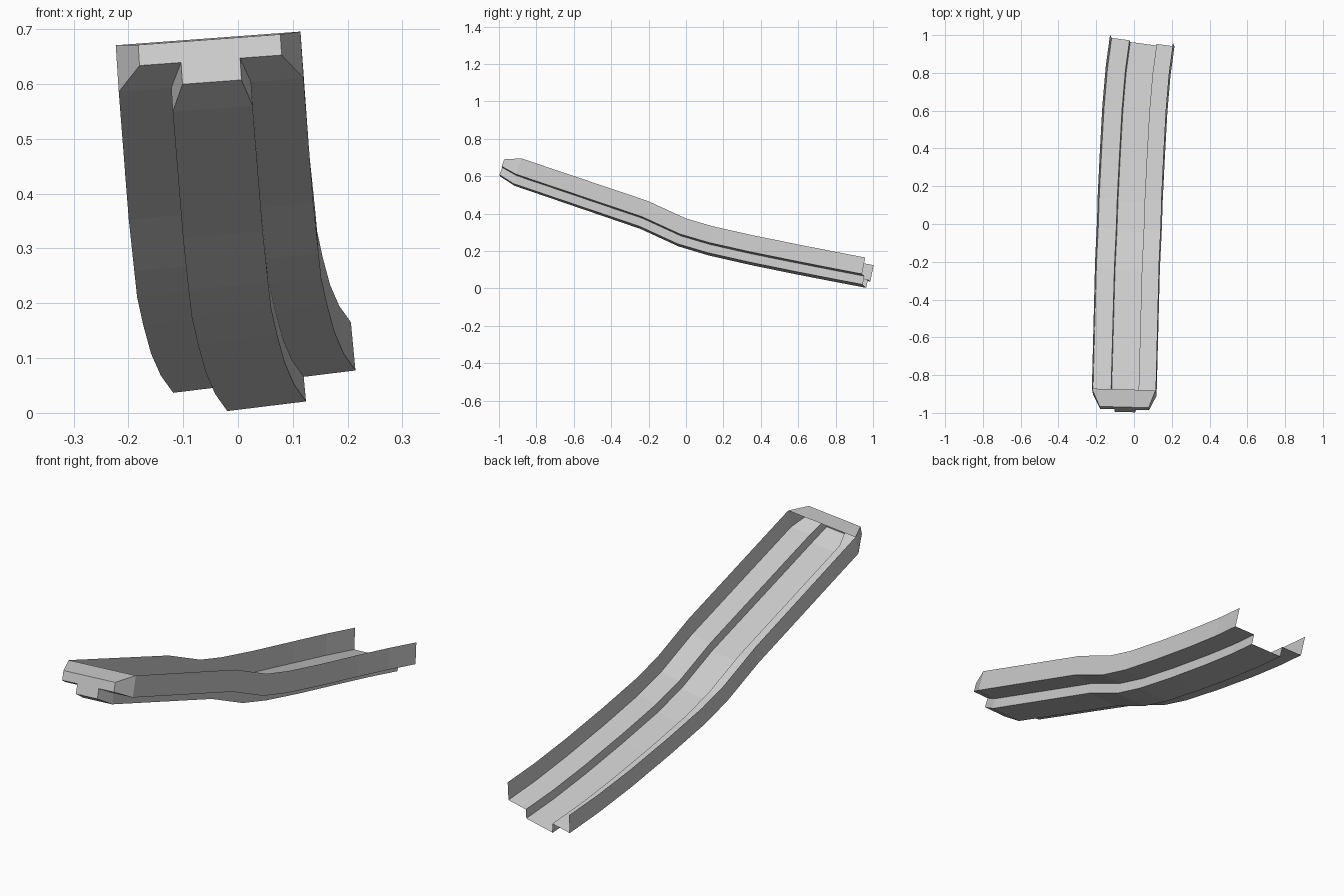
import bpy
import bmesh
from mathutils import Vector

cube = bpy.data.objects.get("Cube")
if cube:
    bpy.data.objects.remove(cube, do_unlink=True)

# Single plain grey for the whole chute
grey = bpy.data.materials.new("light grey")
grey.use_nodes = True
colour = (0.6, 0.6, 0.6, 1)
grey.diffuse_color = colour
grey.node_tree.nodes["Principled BSDF"].inputs["Base Color"].default_value = colour

# Centre line at ledge height, from the closed nose to the open tail
PATH = [Vector(p) for p in (
    (-0.049, -0.905, 0.598), (-0.031, -0.23, 0.368), (-0.021, -0.025, 0.274),
    (-0.016, 0.13, 0.228), (-0.005, 0.35, 0.178), (0.009, 0.6, 0.127),
    (0.026, 0.8, 0.088), (0.048, 0.963, 0.057))]


def profile(half_width, wall, keel_half, depth):
    """Left wall, ledge, keel, ledge, right wall as (across, up) points."""
    left = [(-half_width, wall), (-half_width, 0), (-keel_half, 0), (-keel_half, -depth)]
    return left + [(-u, v) for u, v in reversed(left)]


def frame(i):
    """Across and up directions at a station, with a growing roll."""
    t = PATH[min(i + 1, len(PATH) - 1)] - PATH[max(i - 1, 0)]
    if i == len(PATH) - 1:
        t.x *= 1.0
    roll = 0.074 + 0.026 * (PATH[i].y + 0.905)
    across = Vector((1, -t.x / t.y, roll)).normalized()
    return across, across.cross(t).normalized()


def section(centre, axes, points):
    return [centre + axes[0] * u + axes[1] * v for u, v in points]


def build(name, rows, closed_nose=False):
    """Skin a list of matching sections; optionally close the first one."""
    bm = bmesh.new()
    rings = [[bm.verts.new(p) for p in row] for row in rows]
    for a, b in zip(rings, rings[1:]):
        for j in range(len(a) - 1):
            bm.faces.new((a[j], b[j], b[j + 1], a[j + 1]))
    if closed_nose:
        a, b = rings[0], rings[1]
        bm.faces.new(a)                           # front plate
        bm.faces.new((a[0], a[-1], b[-1], b[0]))  # lid
    mesh = bpy.data.meshes.new(name)
    bm.to_mesh(mesh)
    bm.free()
    mesh.materials.append(grey)
    obj = bpy.data.objects.new(name, mesh)
    bpy.context.collection.objects.link(obj)
    return obj


# Open stepped channel
body = profile(0.169, 0.09, 0.073, 0.046)
rows = [section(p, frame(i), body) for i, p in enumerate(PATH)]
build("channel", rows)

# Tapered, closed nose
tip = section(Vector((-0.05, -0.982, 0.643)), frame(0), profile(0.13, 0.04, 0.054, 0.042))
build("nose_cap", [tip, rows[0]], closed_nose=True)
